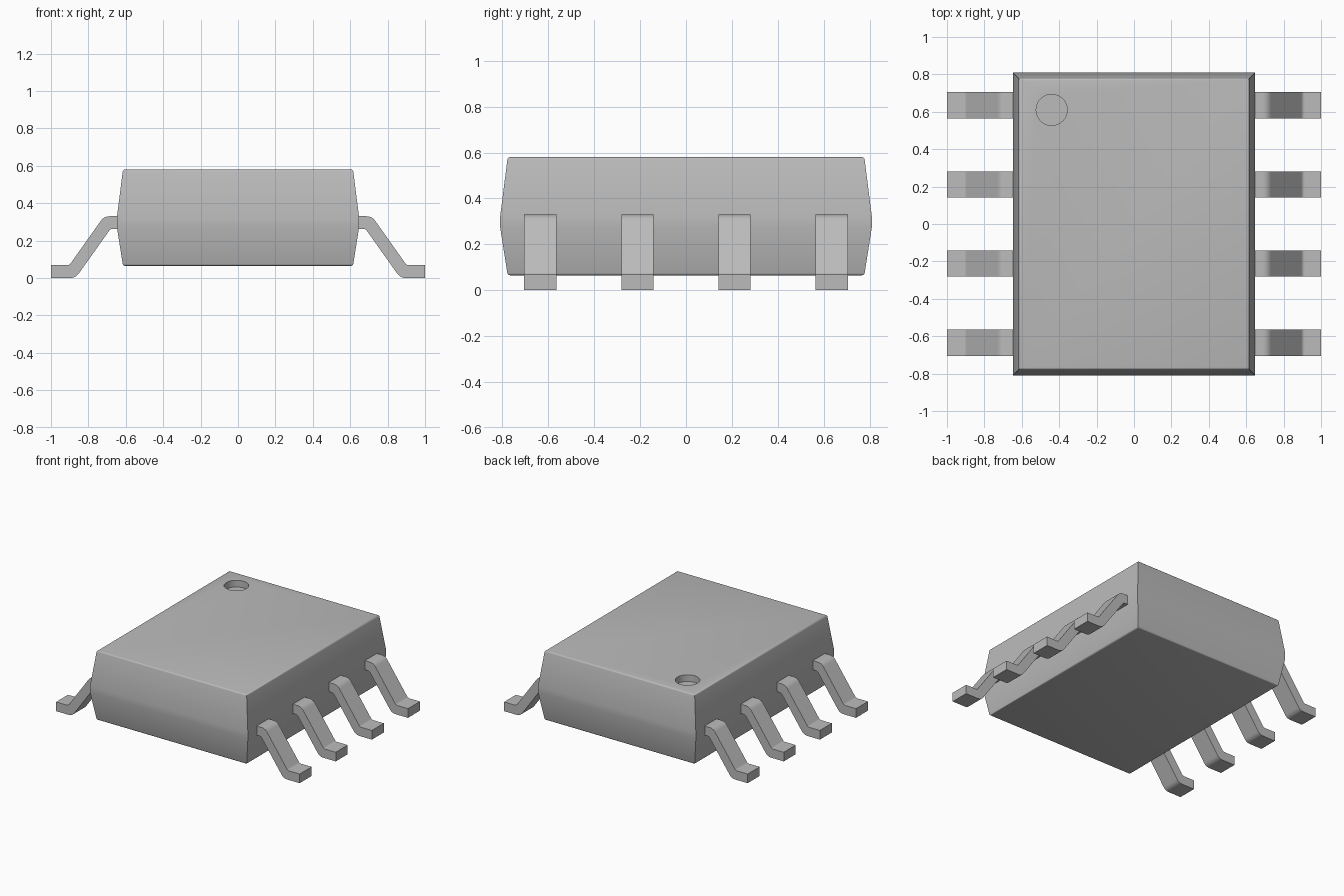
import bpy, bmesh, math
from mathutils import Vector

old = bpy.data.objects.get("Cube")
if old:
    bpy.data.objects.remove(old, do_unlink=True)

grey = bpy.data.materials.new("plain grey")
grey.use_nodes = True
grey.diffuse_color = (0.5, 0.5, 0.5, 1)
grey.node_tree.nodes["Principled BSDF"].inputs["Base Color"].default_value = (0.5, 0.5, 0.5, 1)


def finish(bm, name):
    bmesh.ops.recalc_face_normals(bm, faces=bm.faces)
    mesh = bpy.data.meshes.new(name)
    bm.to_mesh(mesh)
    bm.free()
    mesh.materials.append(grey)
    obj = bpy.data.objects.new(name, mesh)
    bpy.context.collection.objects.link(obj)
    return obj


def select_only(obj):
    bpy.ops.object.select_all(action='DESELECT')
    obj.select_set(True)
    bpy.context.view_layer.objects.active = obj


# Body: rectangular rings lofted, widest around the middle
LOW, HIGH = 0.065, 0.58
bm = bmesh.new()
rings = []
for hx, hy, z in [(0.615, 0.777, LOW), (0.648, 0.81, 0.275),
                  (0.648, 0.81, 0.32), (0.615, 0.777, HIGH)]:
    rings.append([bm.verts.new((sx * hx, sy * hy, z))
                  for sx, sy in [(-1, -1), (1, -1), (1, 1), (-1, 1)]])
for a, b in zip(rings, rings[1:]):
    for i in range(4):
        j = (i + 1) % 4
        bm.faces.new((a[i], a[j], b[j], b[i]))
bm.faces.new(rings[0])
bm.faces.new(rings[-1])
rims = [e for e in bm.edges
        if all(v.co.z == e.verts[0].co.z for v in e.verts)
        and (e.verts[0] in rings[0] or e.verts[0] in rings[-1])]
bmesh.ops.bevel(bm, geom=rims, offset=0.01, segments=3, profile=0.5, affect='EDGES')
body = finish(bm, "body")

# Round dimple sunk into the top, marking one corner
bm = bmesh.new()
bmesh.ops.create_cone(bm, cap_ends=True, segments=48, radius1=0.083, radius2=0.083, depth=0.1)
bmesh.ops.translate(bm, verts=bm.verts, vec=(-0.44, 0.61, HIGH))
cutter = finish(bm, "dimple_cutter")
cutter.hide_render = True
cut = body.modifiers.new("dimple", 'BOOLEAN')
cut.object = cutter
cut.solver = 'EXACT'
select_only(body)
bpy.ops.object.modifier_apply(modifier=cut.name)
bpy.data.objects.remove(cutter, do_unlink=True)
select_only(body)
bpy.ops.object.shade_smooth_by_angle(angle=math.radians(35))

# Lead outline (x, z) with the radius of each corner
OUTLINE = [(0.62, 0.262, 0), (0.682, 0.262, 0.012), (0.868, 0, 0.03), (1, 0, 0),
           (1, 0.068, 0), (0.902, 0.068, 0.012), (0.716, 0.33, 0.03), (0.62, 0.33, 0)]


def rounded(outline, steps=5):
    """Replace corners by short curves."""
    pts = []
    for i, (x, z, r) in enumerate(outline):
        p = Vector((x, 0, z))
        if not r:
            pts.append(p)
            continue
        ends = []
        for k in (i - 1, i + 1):
            q = Vector((outline[k][0], 0, outline[k][1]))
            ends.append(p + (q - p).normalized() * r)
        for s in range(steps + 1):
            t = s / steps
            pts.append(ends[0] * (1 - t) ** 2 + p * 2 * t * (1 - t) + ends[1] * t * t)
    return pts


def lead(name, side, y):
    bm = bmesh.new()
    verts = [bm.verts.new((side * p.x, y - 0.07, p.z)) for p in rounded(OUTLINE)]
    face = bm.faces.new(verts)
    new = bmesh.ops.extrude_face_region(bm, geom=[face])["geom"]
    bmesh.ops.translate(bm, vec=(0, 0.14, 0),
                        verts=[v for v in new if isinstance(v, bmesh.types.BMVert)])
    select_only(finish(bm, name))
    bpy.ops.object.shade_smooth_by_angle(angle=math.radians(30))


# Four gull-wing leads on each side
for word, side in (("left", 1), ("right", -1)):
    for n in range(4):
        lead(f"{word}_lead_{n + 1}", side, -0.635 + n * 1.27 / 3)
